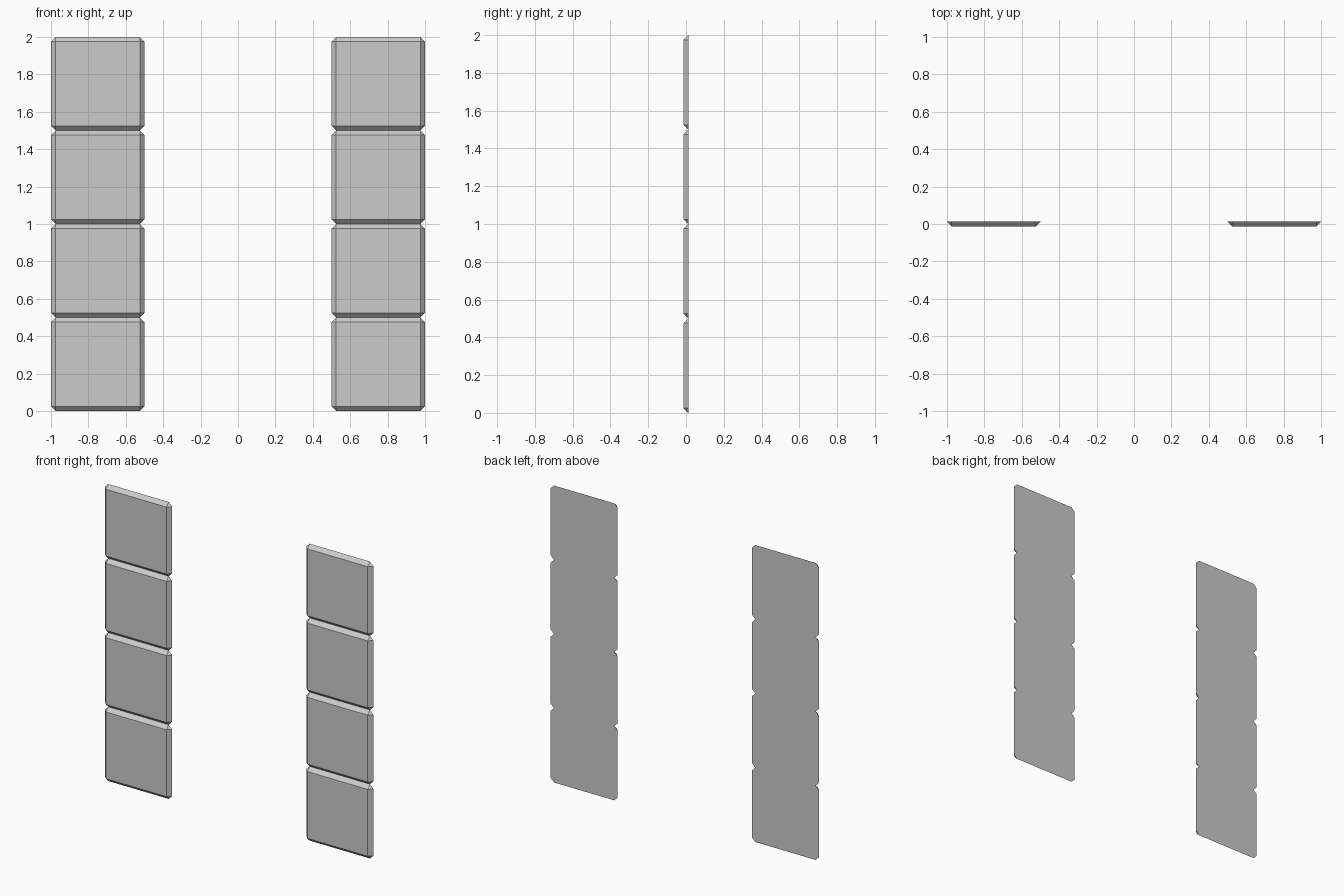
import bpy, bmesh

if "Cube" in bpy.data.objects:
    bpy.data.objects.remove(bpy.data.objects["Cube"])

TILE = 0.5      # tile width and height
BEVEL = 0.025   # width of the sloped rim
HALF = 0.0125   # half of the thickness


def tile_mesh():
    # One tile: square front face, sloped rim, clipped-corner flat back
    bm = bmesh.new()
    h, i = TILE / 2, TILE / 2 - BEVEL
    corners = [(-i, -i), (i, -i), (i, i), (-i, i)]
    front = [bm.verts.new((x, -HALF, z)) for x, z in corners]
    back = []
    for k, (x, z) in enumerate(corners):
        side = (h if x > 0 else -h, z)
        end = (x, h if z > 0 else -h)
        pair = [side, end] if k % 2 == 0 else [end, side]
        back.append([bm.verts.new((a, HALF, b)) for a, b in pair])
    bm.faces.new(front)
    bm.faces.new([v for pair in back for v in pair])
    for k in range(4):
        n = (k + 1) % 4
        bm.faces.new((front[k], back[k][0], back[k][1]))
        bm.faces.new((front[k], back[k][1], back[n][0], front[n]))
    bmesh.ops.recalc_face_normals(bm, faces=bm.faces)
    me = bpy.data.meshes.new("tile")
    bm.to_mesh(me)
    bm.free()
    return me


# Two columns of four stacked tiles
mesh = tile_mesh()
for name, x in (("left_tile_column", -0.75), ("right_tile_column", 0.75)):
    ob = bpy.data.objects.new(name, mesh)
    bpy.context.collection.objects.link(ob)
    ob.location = (x, 0, TILE / 2)
    arr = ob.modifiers.new("stack", 'ARRAY')
    arr.count = 4
    arr.use_relative_offset = False
    arr.use_constant_offset = True
    arr.constant_offset_displace = (0, 0, TILE)
